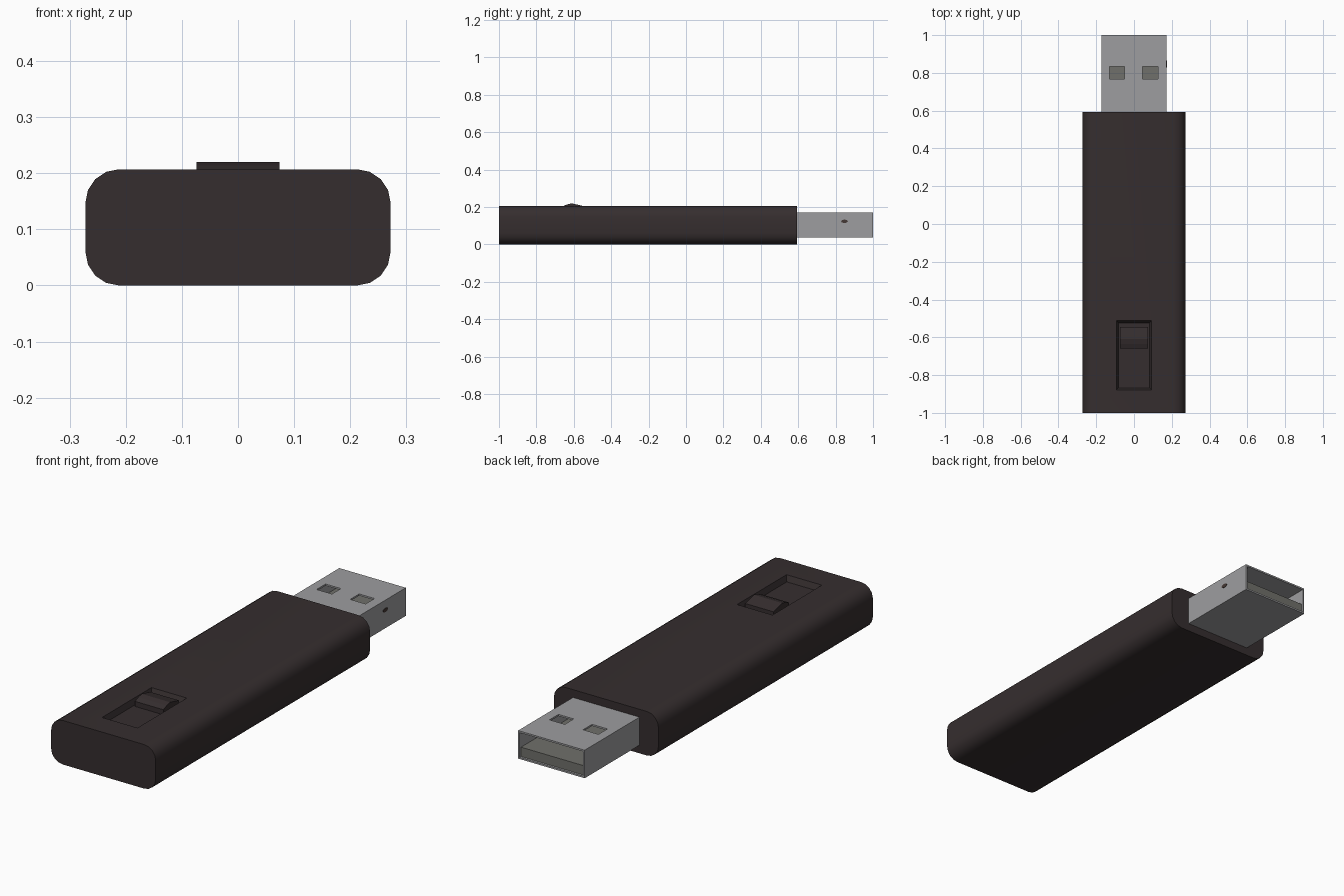
import bpy, bmesh, math
from mathutils import Vector

if "Cube" in bpy.data.objects:
    bpy.data.objects.remove(bpy.data.objects["Cube"])


def material(name, rgb):
    m = bpy.data.materials.new(name)
    m.diffuse_color = (*rgb, 1)
    m.use_nodes = True
    m.node_tree.nodes["Principled BSDF"].inputs["Base Color"].default_value = m.diffuse_color
    return m


CASE = material("dark plastic", (0.036, 0.027, 0.028))
METAL = material("grey metal", (0.34, 0.34, 0.35))
INSERT = material("dull grey insert", (0.16, 0.16, 0.145))
DARK = material("dark brown", (0.06, 0.04, 0.035))


def finish(name, bm, mat):
    bmesh.ops.recalc_face_normals(bm, faces=bm.faces)
    me = bpy.data.meshes.new(name)
    bm.to_mesh(me)
    bm.free()
    ob = bpy.data.objects.new(name, me)
    bpy.context.collection.objects.link(ob)
    me.materials.append(mat)
    return ob


def extrude(name, points, offset, mat):
    """Extrude a closed loop of 3D points into a solid."""
    bm = bmesh.new()
    face = bm.faces.new([bm.verts.new(p) for p in points])
    geo = bmesh.ops.extrude_face_region(bm, geom=[face])["geom"]
    bmesh.ops.translate(bm, vec=Vector(offset),
                        verts=[g for g in geo if isinstance(g, bmesh.types.BMVert)])
    return finish(name, bm, mat)


def box(name, x0, x1, y0, y1, z0, z1, mat):
    return extrude(name, [(x0, y0, z0), (x1, y0, z0), (x1, y1, z0), (x0, y1, z0)],
                   (0, 0, z1 - z0), mat)


def cut(target, cutter):
    mod = target.modifiers.new("cut", 'BOOLEAN')
    mod.operation = 'DIFFERENCE'
    mod.solver = 'EXACT'
    mod.object = cutter
    bpy.context.view_layer.objects.active = target
    bpy.ops.object.modifier_apply(modifier=mod.name)
    bpy.data.objects.remove(cutter)


# Case: rounded rectangle extruded along y
W, H, R, SEG = 0.272, 0.207, 0.06, 4
loop = []
for i, (sx, sz) in enumerate([(1, 1), (-1, 1), (-1, -1), (1, -1)]):
    for k in range(SEG + 1):
        a = math.pi / 2 * (i + k / SEG)
        loop.append((sx * (W - R) + R * math.cos(a), -1,
                     H / 2 + sz * (H / 2 - R) + R * math.sin(a)))
case = extrude("case", loop, (0, 1.593, 0), CASE)

# Recess for the slider, with slightly sloping walls
FLOOR = 0.18
recess = box("recess_cutter", -0.092, 0.092, -0.88, -0.51, FLOOR, H + 0.0, CASE)
for v in recess.data.vertices:
    if v.co.z < FLOOR + 0.005:
        v.co.x *= 0.9
        v.co.y = -0.695 + (v.co.y + 0.695) * 0.93
    else:  # carry the slope past the top surface
        v.co.x *= 1.01
        v.co.z += 0.003
recess.hide_render = True
cut(case, recess)
bpy.ops.object.select_all(action='DESELECT')
case.select_set(True)
bpy.context.view_layer.objects.active = case
bpy.ops.object.shade_smooth_by_angle(angle=math.radians(30))

# Slider: shallow humped profile
hump = [(-0.66, FLOOR - 0.01), (-0.66, 0.204), (-0.635, 0.214), (-0.61, 0.22),
        (-0.585, 0.214), (-0.545, 0.204), (-0.545, FLOOR - 0.01)]
extrude("slider", [(-0.074, y, z) for y, z in hump], (0.148, 0, 0), CASE)

# Connector shell: hollow box, open at the back, two windows in the top
X, T = 0.173, 0.008
shell = box("connector_shell", -X, X, 0.57, 1.0, 0.038, 0.17, METAL)
cut(shell, box("hollow", -X + T, X - T, 0.58, 1.1, 0.038 + T, 0.17 - T, METAL))
for cx in (-0.089, 0.086):
    cut(shell, box("window", cx - 0.04, cx + 0.04, 0.768, 0.835, 0.14, 0.2, METAL))

# Contact insert lying on the floor of the shell
box("contact_insert", -X + T, X - T, 0.58, 0.99, 0.038 + T, 0.09, INSERT)

# Small side pin on the right wall
pin = [(0.16, 0.847 + 0.018 * math.cos(a), 0.124 + 0.009 * math.sin(a))
       for a in (math.tau * i / 12 for i in range(12))]
extrude("side_pin", pin, (0.015, 0, 0), DARK)
